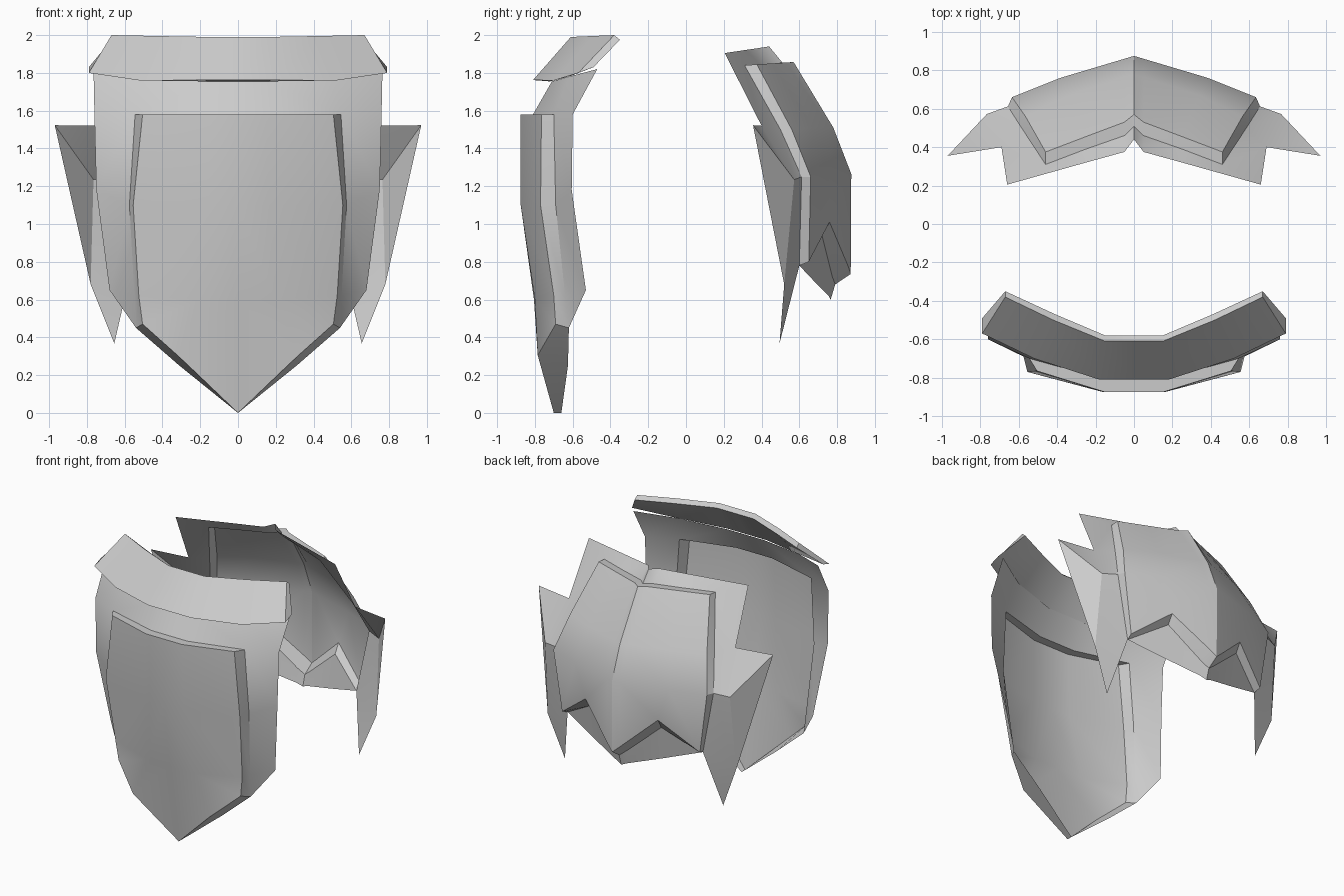
import bpy, bmesh, math

if "Cube" in bpy.data.objects:
    bpy.data.objects.remove(bpy.data.objects["Cube"])


def half_shell(name, grids, facing):
    """Skin grids of points (right half), then mirror across x = 0."""
    bm, seen = bmesh.new(), {}

    def vert(p):
        if p not in seen:
            seen[p] = bm.verts.new(p)
        return seen[p]

    for rows in grids:
        for a, b in zip(rows, rows[1:]):
            for i in range(len(a) - 1):
                corners = list(dict.fromkeys((a[i], a[i + 1], b[i + 1], b[i])))
                if len(corners) > 2:
                    bm.faces.new([vert(p) for p in corners])
    bmesh.ops.recalc_face_normals(bm, faces=bm.faces)
    if facing and sum(f.normal.y * f.calc_area() for f in bm.faces) * facing < 0:
        bmesh.ops.reverse_faces(bm, faces=bm.faces)
    mesh = bpy.data.meshes.new(name)
    bm.to_mesh(mesh)
    bm.free()
    ob = bpy.data.objects.new(name, mesh)
    bpy.context.collection.objects.link(ob)
    mod = ob.modifiers.new("mirror", 'MIRROR')
    mod.use_clip = True
    bpy.ops.object.select_all(action='DESELECT')
    ob.select_set(True)
    bpy.context.view_layer.objects.active = ob
    bpy.ops.object.modifier_apply(modifier=mod.name)
    bpy.ops.object.shade_smooth_by_angle(angle=math.radians(30))
    return ob


# Breastplate: raised centre panel, its step wall, upper band and side flank
panel = [
    [(0, -.875, 1.58), (.15, -.875, 1.58), (.505, -.765, 1.58)],
    [(0, -.875, 1.1), (.16, -.875, 1.1), (.555, -.77, 1.1)],
    [(0, -.805, .6), (.2, -.80, .6), (.525, -.70, .62)],
    [(0, -.70, 0), (.32, -.785, .305), (.505, -.69, .47)],
]
rim = panel[0] + [panel[1][2], panel[2][2]] + panel[3][::-1]
base = [(0, -.81, 1.58), (.15, -.81, 1.58), (.545, -.70, 1.58), (.575, -.69, 1.1),
        (.548, -.64, .62), (.54, -.62, .45), (.31, -.625, .25), (0, -.66, 0)]
flank = [(.76, -.60, 1.58), (.75, -.605, 1.18), (.68, -.53, .65), base[5]]
top_edge = [(0, -.71, 1.755), (.15, -.71, 1.755), (.5, -.62, 1.78), (.765, -.47, 1.82)]
half_shell("breastplate", [panel, [rim, base], [top_edge, base[:3] + flank[:1]],
                           [base[2:6], flank]], -1)

# Collar: a tilted closed slab, one four-point section per station
inner = [(.16, -.72, 1.755), (.15, -.58, 1.965)]
sections = [
    [(.18, -.81, 1.762), (.15, -.61, 1.99), (.15, -.58, 1.965), (.16, -.72, 1.755)],
    [(.52, -.70, 1.76), (.42, -.50, 1.995), (.41, -.47, 1.97), (.50, -.62, 1.78)],
    [(.79, -.57, 1.80), (.67, -.38, 2.0), (.67, -.35, 1.975), (.79, -.49, 1.83)],
]
sections.insert(0, [(0, y, z) for x, y, z in sections[0]])
end = sections[-1]
half_shell("collar", [[s + s[:1] for s in sections],
                      [[end[0], end[1]], [end[3], end[2]]]], 0)

# Backplate: ridged raised panel with notched lower edge
back = [
    [(0, .57, 1.857), (.05, .53, 1.855), (.25, .455, 1.85), (.46, .375, 1.845)],
    [(0, .78, 1.51), (.05, .765, 1.51), (.34, .67, 1.51), (.565, .56, 1.50)],
    [(0, .875, 1.265), (.05, .86, 1.265), (.385, .76, 1.26), (.635, .66, 1.25)],
    [(0, .872, .735), (.05, .857, .78), (.30, .76, 1.01), (.57, .65, .80)],
]
back_rim = back[0] + [back[1][3], back[2][3]] + back[3][::-1]
back_base = [(0, .51, 1.855), (.05, .46, 1.85), (.25, .39, 1.845), (.46, .31, 1.84),
             (.585, .50, 1.50), (.656, .612, 1.25), (.56, .60, .78),
             (.30, .72, .94), (.05, .775, .72), (0, .79, .68)]
# Surrounding rim and pointed side wings
back_top = [(0, .44, 1.94), (.05, .375, 1.93), (.25, .32, 1.922), (.66, .205, 1.905)]
notch, fold, wing_tip = (.69, .40, 1.52), (.765, .573, 1.235), (.97, .355, 1.523)
low, spike = (.78, .52, .68), (.655, .495, .367)
hem = [back_base[6], (.28, .685, .69), (.05, .755, .62), (0, .766, .60)]
half_shell("backplate", [
    back, [back_rim, back_base],
    [back_top, back_base[:4]],
    [back_base[3:7], [back_top[3], notch, fold, low]],
    [[notch, wing_tip], [notch, fold]],
    [[fold, wing_tip], [fold, low]],
    [[back_base[6], low], [back_base[6], spike]],
    [back_base[6:], hem],
], 1)
